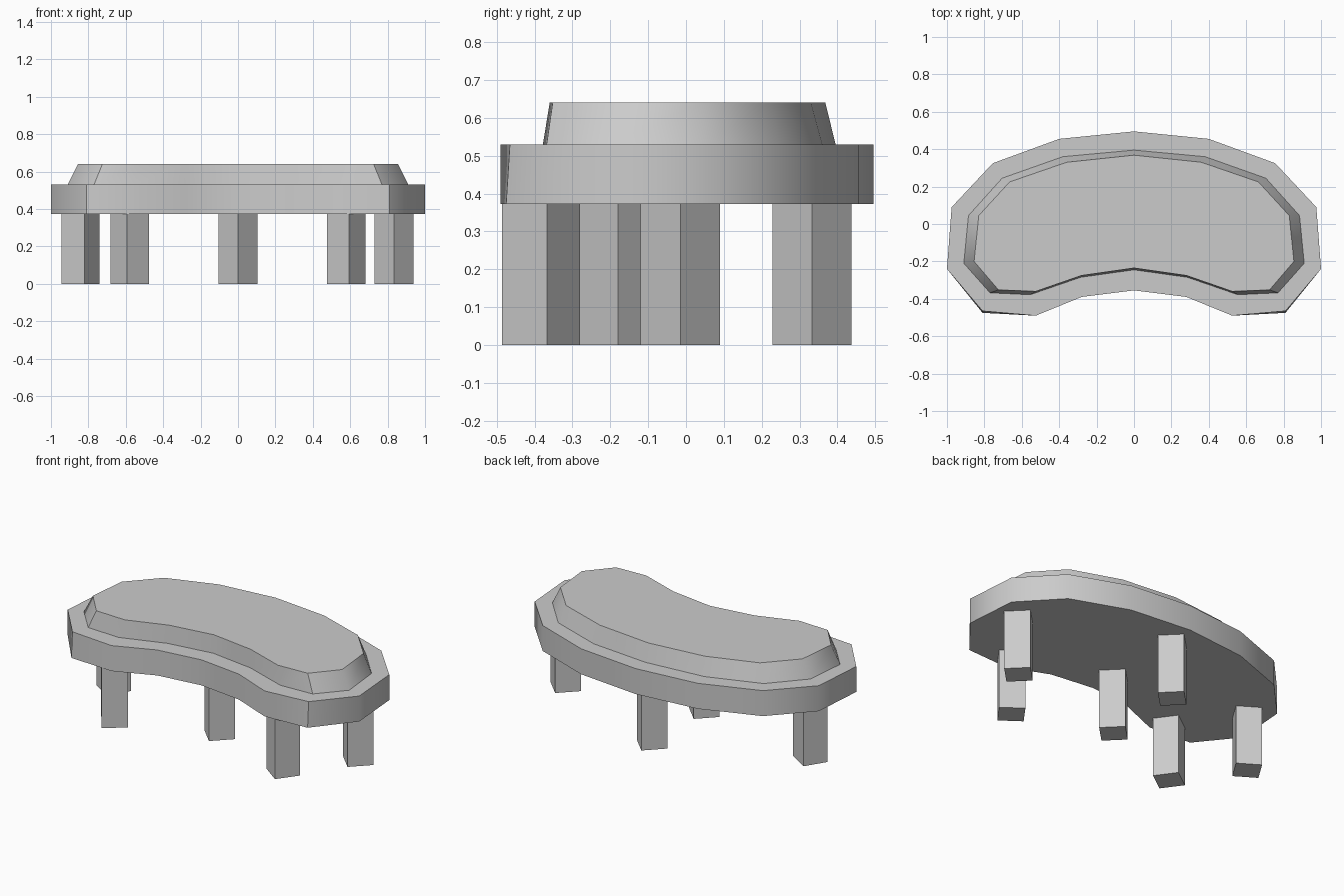
import bpy
import bmesh
from math import radians

cube = bpy.data.objects.get("Cube")
if cube:
    bpy.data.objects.remove(cube, do_unlink=True)

grey = bpy.data.materials.new("plain_grey")
grey.use_nodes = True
colour = (0.6, 0.6, 0.6, 1)
grey.diffuse_color = colour
grey.node_tree.nodes["Principled BSDF"].inputs["Base Color"].default_value = colour

CORNER = 2  # profile point with a hard crease


def mirrored(half):
    """Close a half outline that runs from front centre to back centre."""
    return half + [(-x, y) for x, y in reversed(half[1:-1])]


def slab(name, low, high, z0, z1):
    """Loft a lower outline to an upper one, with smooth sides and flat caps."""
    bm = bmesh.new()
    low, high = mirrored(low), mirrored(high)
    n = len(low)
    a = [bm.verts.new((x, y, z0)) for x, y in low]
    b = [bm.verts.new((x, y, z1)) for x, y in high]
    for i in range(n):
        j = (i + 1) % n
        bm.faces.new((a[i], a[j], b[j], b[i])).smooth = True
    for cap in (bm.faces.new(a[::-1]), bm.faces.new(b)):
        for edge in cap.edges:
            edge.smooth = False
    for i in (CORNER + 1, n - CORNER - 1):
        bm.edges.get((a[i], b[i])).smooth = False
    mesh = bpy.data.meshes.new(name)
    bm.to_mesh(mesh)
    bm.free()
    mesh.materials.append(grey)
    obj = bpy.data.objects.new(name, mesh)
    bpy.context.collection.objects.link(obj)


# Kidney-shaped seat board, very slightly flared at the front corners
back = [(1, -0.24), (0.975, 0.09), (0.755, 0.325), (0.4, 0.455), (0, 0.495)]
front = [(0, -0.355), (0.28, -0.39), (0.525, -0.49)]
slab("seat_board", front + [(0.81, -0.475)] + back,
     front + [(0.81, -0.465)] + back, 0.372, 0.53)

# Raised cushion with sloping sides
slab("cushion",
     [(0, -0.245), (0.285, -0.285), (0.555, -0.378), (0.77, -0.368), (0.91, -0.21),
      (0.885, 0.045), (0.705, 0.245), (0.38, 0.36), (0, 0.395)],
     [(0, -0.235), (0.28, -0.275), (0.525, -0.36), (0.725, -0.352), (0.855, -0.2),
      (0.83, 0.045), (0.665, 0.225), (0.36, 0.33), (0, 0.368)],
     0.53, 0.64)

# Square legs, each turned to its own angle
legs = {
    "front_centre_leg": (0, -0.18, 45),
    "back_centre_leg": (0, 0.333, 45),
    "left_front_leg": (0.578, -0.383, 54),
    "right_front_leg": (-0.578, -0.383, 36),
    "left_side_leg": (0.835, -0.015, 45),
    "right_side_leg": (-0.843, -0.015, 58),
}
for name, (x, y, turn) in legs.items():
    bpy.ops.mesh.primitive_cube_add(size=1, location=(x, y, 0.187),
                                    rotation=(0, 0, radians(turn)))
    leg = bpy.context.object
    leg.name = name
    leg.scale = (0.148, 0.148, 0.374)
    leg.data.materials.append(grey)
